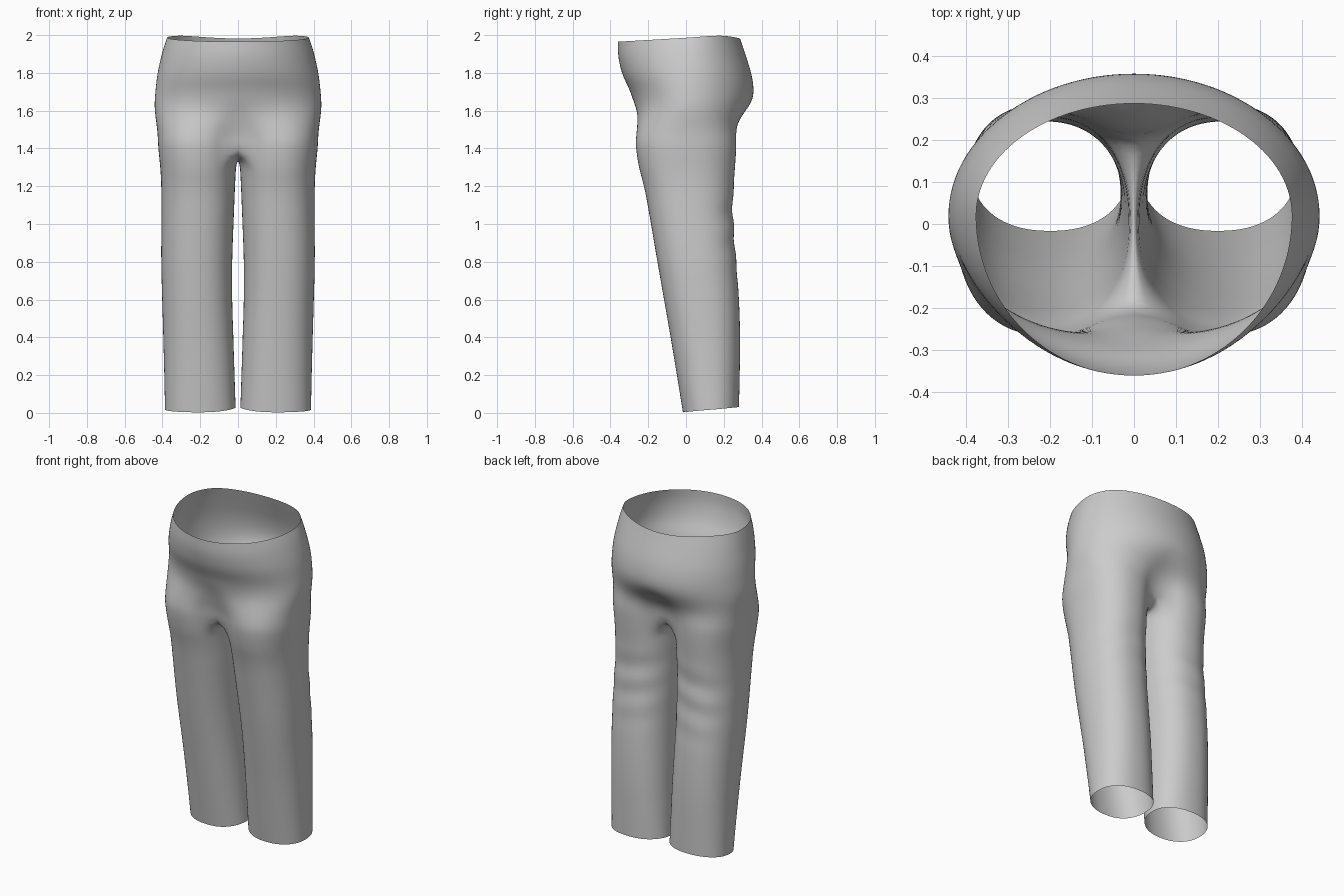
import bpy, bmesh, math

if "Cube" in bpy.data.objects:
    bpy.data.objects.remove(bpy.data.objects["Cube"])

OUTER, INNER = 28, 10          # columns round the outside, and along the inseam
PHI = math.radians(48)         # half angle of the inseam panel on each leg
CROTCH = 1.41

# height, half width, front y, back y
TORSO = [(2.00, .376, -.361, .287), (1.95, .393, -.361, .302), (1.90, .406, -.358, .318),
         (1.80, .427, -.336, .347), (1.70, .438, -.295, .359), (1.60, .446, -.271, .343),
         (1.50, .441, -.272, .293), (1.41, .424, -.268, .268)]
# height, outer x, inner x, front y, back y
LEG = [(1.41, .424, .0, -.268, .268), (1.30, .412, .010, -.250, .260), (1.20, .407, .015, -.223, .254),
       (1.08, .406, .020, -.200, .247), (.80, .407, .030, -.152, .266), (.60, .402, .030, -.117, .281),
       (.40, .396, .024, -.082, .287), (.20, .391, .018, -.049, .285), (.0, .387, .012, -.017, .281)]


def sample(table, z):
    """Smoothly interpolate a height table (Catmull-Rom style tangents)."""
    for i in range(len(table) - 1):
        a, b = table[i], table[i + 1]
        if a[0] >= z >= b[0] - 1e-6:
            p, q = table[max(i - 1, 0)], table[min(i + 2, len(table) - 1)]
            h = b[0] - a[0]
            t = (z - a[0]) / h
            out = []
            for k in range(1, len(a)):
                ma = (b[k] - p[k]) / (b[0] - p[0]) * h
                mb = (q[k] - a[k]) / (q[0] - a[0]) * h
                out.append((2*t**3 - 3*t*t + 1)*a[k] + (t**3 - 2*t*t + t)*ma
                           + (3*t*t - 2*t**3)*b[k] + (t**3 - t*t)*mb)
            return out


def power(v, n):
    return math.copysign(abs(v) ** (2 / n), v)


def leg_point(z, ang):
    """Point on a leg section; ang 0 is the inseam, pi/2 the front, pi the outside."""
    xo, xi, yf, yb = sample(LEG, z)
    n = 2.25
    x = (xo + xi) / 2 - (xo - xi) / 2 * power(math.cos(ang), n)
    y = (yf + yb) / 2 - (yb - yf) / 2 * power(math.sin(ang), n)
    # soft folds behind the knee
    if y > (yf + yb) / 2:
        fade = math.exp(-((z - .98) / .2) ** 2) * abs(math.sin(ang))
        y += .007 * fade * math.sin(38 * z + 7 * x)
    return x, y


def outer_angle(i):
    return PHI + (2 * math.pi - 2 * PHI) * i / OUTER


def torso_ring(z):
    """Half ring from front centre round the hip to back centre."""
    w, yf, yb = sample(TORSO, z)
    s = min(max((1.68 - z) / (1.68 - CROTCH), 0), 1)
    s = s * s * (3 - 2 * s)
    ring = []
    for i in range(OUTER + 1):
        t = math.pi * i / OUTER
        c = math.cos(t)
        x = w * math.sin(t)
        y = .02 + (c * (yf - .02) if c > 0 else -c * (yb - .02))
        lx, ly = leg_point(CROTCH, outer_angle(i))
        x, y = x + (lx - x) * s, y + (ly - y) * s
        if i in (0, OUTER):
            x = 0
        rim = min(max((z - 1.7) / .3, 0), 1)
        dip = .035 * max(0, math.cos(t / 1.45)) ** 1.3 + .018 * max(0, -math.cos(t)) ** 4
        ring.append((x, y, z - dip * rim))
    return ring


def leg_ring(z):
    """Closed ring: outside columns first, then the inseam columns back to front."""
    angs = [outer_angle(i) for i in range(OUTER + 1)]
    angs += [-PHI + 2 * PHI * k / INNER for k in range(1, INNER)]
    ring = []
    for a in angs:
        x, y = leg_point(z, a)
        hem = max(0, 1 - z / .3)
        lift = .003 + .014 * (1 - math.sin(a)) + .012 * max(0, math.cos(a)) ** 2
        ring.append((x, y, z + lift * hem))
    return ring


bm = bmesh.new()


def bridge(a, b, closed):
    n = len(a)
    for i in range(n if closed else n - 1):
        j = (i + 1) % n
        bm.faces.new((a[i], b[i], b[j], a[j]))


# Waist and seat
prev = None
for k in range(15):
    z = 2.0 - (2.0 - CROTCH) * k / 14
    ring = [bm.verts.new(p) for p in torso_ring(z)]
    if prev:
        bridge(prev, ring, False)
    prev = ring

# Crotch seam joining back centre to front centre
front, back = prev[0].co, prev[-1].co
seam = []
for k in range(1, INNER):
    t = k / INNER
    seam.append(bm.verts.new((0, back.y + (front.y - back.y) * t,
                              CROTCH - .075 * math.sin(math.pi * t) ** .7)))
prev = prev + seam

# Leg
heights = [1.315, 1.27, 1.22] + [1.16 - 1.16 * k / 24 for k in range(25)]
for z in heights:
    ring = [bm.verts.new(p) for p in leg_ring(z)]
    bridge(prev, ring, True)
    prev = ring

bmesh.ops.recalc_face_normals(bm, faces=bm.faces)
# keep normals pointing outwards
probe = max(bm.faces, key=lambda f: f.calc_center_median().x)
if probe.normal.x < 0:
    bmesh.ops.reverse_faces(bm, faces=bm.faces)

mesh = bpy.data.meshes.new("trousers")
bm.to_mesh(mesh)
bm.free()
trousers = bpy.data.objects.new("trousers", mesh)
bpy.context.collection.objects.link(trousers)

# Mirror the half and smooth it
mirror = trousers.modifiers.new("mirror", 'MIRROR')
mirror.use_clip = True
mirror.merge_threshold = .001
sub = trousers.modifiers.new("smooth", 'SUBSURF')
sub.levels = sub.render_levels = 1
for poly in mesh.polygons:
    poly.use_smooth = True
